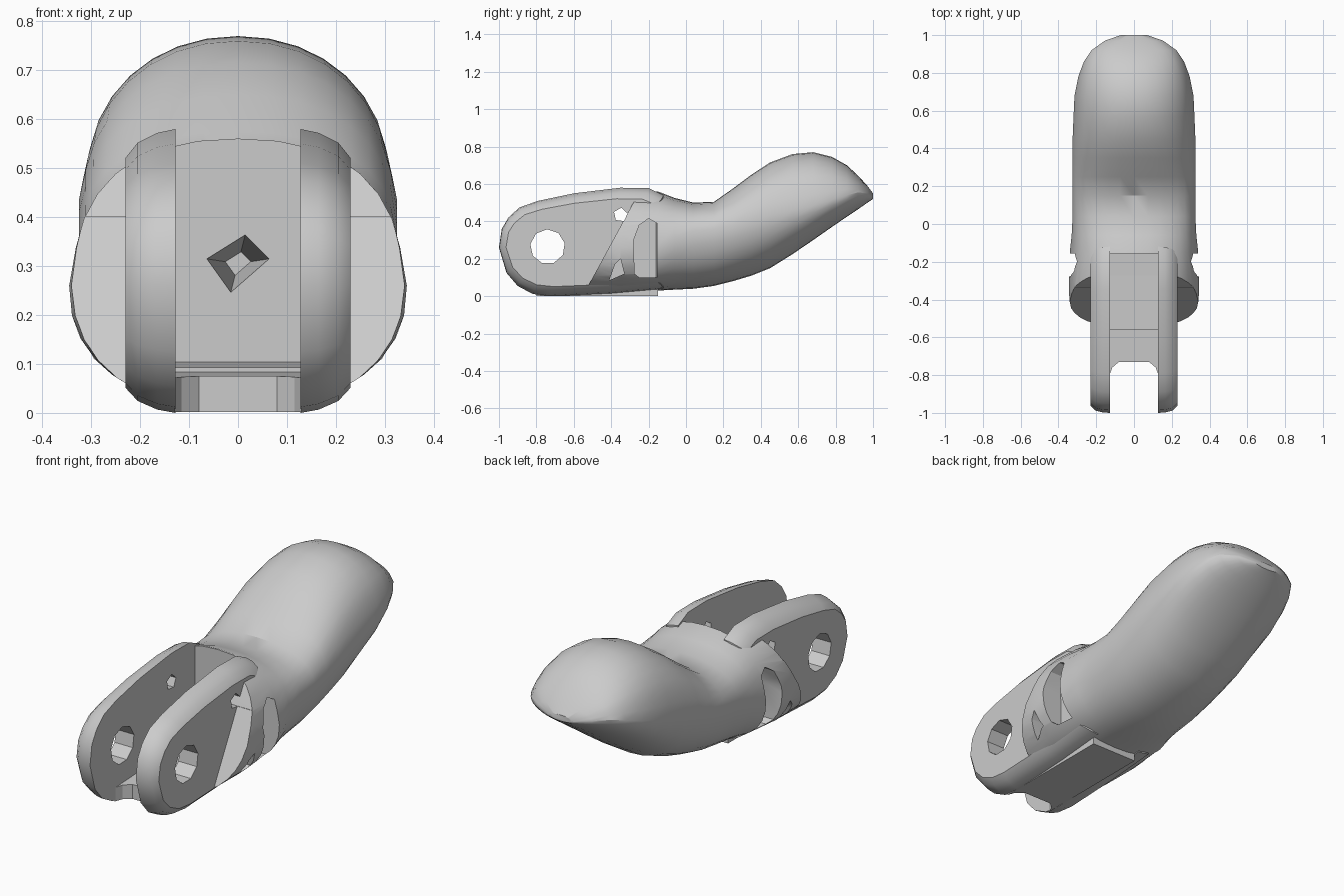
import bpy, bmesh, math

cube = bpy.data.objects.get("Cube")
if cube:
    bpy.data.objects.remove(cube, do_unlink=True)

grey = bpy.data.materials.new("plain_grey")
grey.use_nodes = True
grey.diffuse_color = (0.6, 0.6, 0.6, 1)
grey.node_tree.nodes["Principled BSDF"].inputs["Base Color"].default_value = (0.6, 0.6, 0.6, 1)


def loft(name, rings):
    """Skin a row of equal rings and cap both ends."""
    bm = bmesh.new()
    rows = [[bm.verts.new(p) for p in ring] for ring in rings]
    n = len(rows[0])
    for a, b in zip(rows, rows[1:]):
        for i in range(n):
            j = (i + 1) % n
            bm.faces.new((a[i], a[j], b[j], b[i]))
    bm.faces.new(rows[0])
    bm.faces.new(rows[-1])
    bmesh.ops.recalc_face_normals(bm, faces=bm.faces)
    mesh = bpy.data.meshes.new(name)
    bm.to_mesh(mesh)
    bm.free()
    mesh.materials.append(grey)
    obj = bpy.data.objects.new(name, mesh)
    bpy.context.collection.objects.link(obj)
    return obj


def side_prism(name, outline, x0, x1):
    """Extrude a (y, z) outline along x."""
    return loft(name, [[(x, y, z) for y, z in outline] for x in (x0, x1)])


def activate(obj):
    bpy.ops.object.select_all(action='DESELECT')
    obj.select_set(True)
    bpy.context.view_layer.objects.active = obj


def cut(obj, cutter):
    """Subtract the cutter, then discard it."""
    cutter.hide_render = True
    mod = obj.modifiers.new("cut", 'BOOLEAN')
    mod.operation = 'DIFFERENCE'
    mod.solver = 'EXACT'
    mod.object = cutter
    activate(obj)
    bpy.ops.object.modifier_apply(modifier=mod.name)
    bpy.data.objects.remove(cutter, do_unlink=True)


def smooth(obj, degrees=32):
    activate(obj)
    bpy.ops.object.shade_smooth_by_angle(angle=math.radians(degrees))


def disc(y, z, r, n, turn=0.2):
    return [(y + r * math.cos(turn + i * math.tau / n),
             z + r * math.sin(turn + i * math.tau / n)) for i in range(n)]


# Fingertip shell: y, bottom, seam height, top, half width
stations = [
    (-0.56, 0.005, 0.26, 0.55, 0.33), (-0.35, 0.015, 0.26, 0.57, 0.345),
    (-0.15, 0.03, 0.27, 0.56, 0.34), (-0.06, 0.035, 0.32, 0.525, 0.33),
    (0.04, 0.04, 0.35, 0.50, 0.325), (0.15, 0.055, 0.36, 0.505, 0.325),
    (0.25, 0.08, 0.38, 0.575, 0.325), (0.35, 0.11, 0.41, 0.65, 0.325),
    (0.45, 0.15, 0.435, 0.715, 0.325), (0.57, 0.225, 0.46, 0.76, 0.32),
    (0.68, 0.30, 0.485, 0.77, 0.315), (0.78, 0.37, 0.515, 0.745, 0.295),
    (0.86, 0.425, 0.54, 0.70, 0.265), (0.92, 0.465, 0.555, 0.645, 0.225),
    (0.97, 0.50, 0.55, 0.59, 0.155), (1.0, 0.52, 0.535, 0.55, 0.07)]


def section(y, bottom, seam, top, width, n=32):
    power = 2 / (2.35 - 0.3 * max(0, min(1, y + 0.2)))
    ring = []
    for i in range(n):
        c, s = math.cos(i * math.tau / n), math.sin(i * math.tau / n)
        w = width - (0.008 if s > 0.01 else 0)
        h = top - seam if s > 0 else seam - bottom
        ring.append((w * math.copysign(abs(c) ** power, c), y,
                     seam + h * math.copysign(abs(s) ** power, s)))
    return ring


shell = loft("fingertip_shell", [section(*s) for s in stations])

# Slot between the prongs, with a tapered cord hole in its back wall
cut(shell, side_prism("slot_cutter", [(-1.2, 0.08), (-0.16, 0.1), (-0.16, 0.8), (-1.2, 0.8)],
                      -0.131, 0.131))
diamond = [(-0.065, 0.315), (0.015, 0.365), (0.065, 0.315), (-0.015, 0.245)]
cut(shell, loft("cord_cutter", [[(x * k, y, 0.305 + (z - 0.305) * k) for x, z in diamond]
                                for y, k in ((-0.2, 1.05), (0.15, 0.4))]))

# Prong outline, rounded at the knuckle end
prong_line = [(-1.0, 0.26), (-0.985, 0.36), (-0.95, 0.42), (-0.89, 0.475), (-0.79, 0.51),
              (-0.6, 0.55), (-0.35, 0.58), (-0.2, 0.578), (-0.12, 0.54), (-0.12, 0.04),
              (-0.4, 0.015), (-0.72, 0.0), (-0.82, 0.012), (-0.9, 0.055), (-0.96, 0.125)]
wedge = [(-0.2, 0.65), (-0.58, -0.05), (-1.2, -0.05), (-1.2, 0.65)]
pocket = [(-0.275, 0.12), (-0.28, 0.3), (-0.25, 0.38), (-0.2, 0.415),
          (-0.155, 0.39), (-0.155, 0.1), (-0.25, 0.1)]
small_pocket = [(-0.41, 0.085), (-0.38, 0.17), (-0.35, 0.2), (-0.33, 0.12)]

for side, label in ((1, "left"), (-1, "right")):
    # Slanted shoulder and side pockets of the shell
    for outline, depth in ((wedge, 0.2), (pocket, 0.215), (small_pocket, 0.2)):
        cut(shell, side_prism("side_cutter", outline, side * depth, side * 0.5))
    cut(shell, side_prism("pin_cutter", disc(-0.35, 0.435, 0.038, 5), side * 0.1, side * 0.4))

    # Hinge prong with softened outer edge
    rings = [[(side * x, -0.58 + (y + 0.58) * ky, 0.27 + (z - 0.27) * kz)
              for y, z in prong_line]
             for x, ky, kz in ((0.128, 1, 1), (0.165, 0.995, 0.975),
                               (0.205, 0.97, 0.91), (0.23, 0.91, 0.81))]
    prong = loft(label + "_prong", rings)
    cut(prong, side_prism("hinge_cutter", disc(-0.74, 0.265, 0.093, 9), side * 0.1, side * 0.4))
    cut(prong, side_prism("pin_cutter", disc(-0.35, 0.435, 0.038, 5), side * 0.1, side * 0.4))
    smooth(prong)

smooth(shell)

# Floor web joining the prongs
plan = [(-0.13, -0.8), (-0.115, -0.76), (-0.08, -0.73), (0.08, -0.73),
        (0.115, -0.76), (0.13, -0.8), (0.13, -0.15), (-0.13, -0.15)]
loft("floor_web", [[(x, y, 0.002) for x, y in plan],
                   [(x, y, 0.075 + 0.05 * (y + 0.73)) for x, y in plan]])
